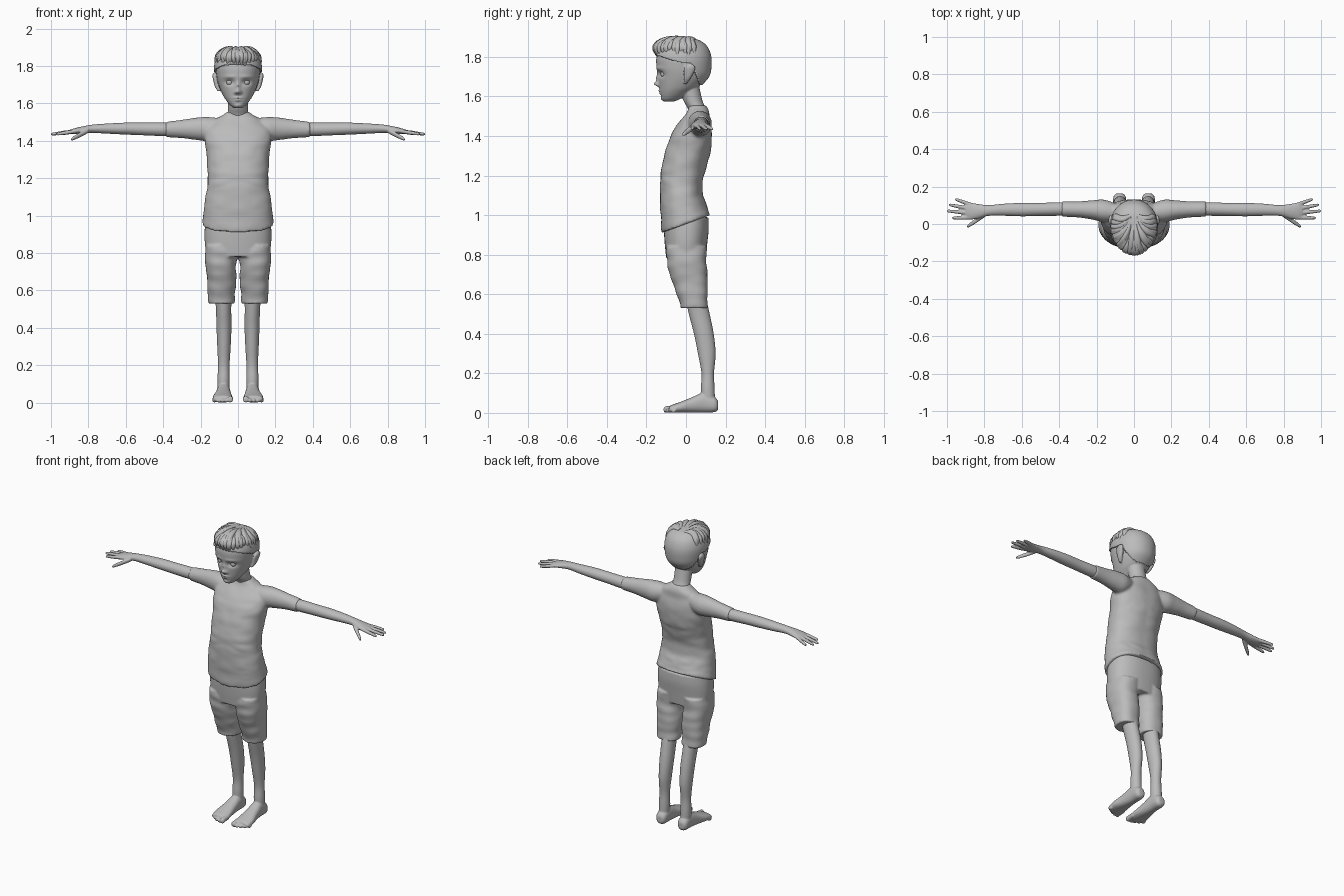
import bpy, bmesh, math, random
from mathutils import Vector, noise

random.seed(4)
cube = bpy.data.objects.get("Cube")
if cube:
    bpy.data.objects.remove(cube, do_unlink=True)

grey = bpy.data.materials.new("plain grey")
grey.use_nodes = True
COLOUR = (0.5, 0.5, 0.5, 1)
grey.diffuse_color = COLOUR
grey.node_tree.nodes["Principled BSDF"].inputs["Base Color"].default_value = COLOUR


def spline(a, b, c, d, t):
    return 0.5 * (2 * b + (c - a) * t + (2 * a - 5 * b + 4 * c - d) * t * t
                  + (3 * b - a - 3 * c + d) * t ** 3)


def loft(bm, axis, sections, segs=32, steps=6, power=2.0, fold=0.0):
    """Sections are (position on axis, centre a, centre b, radius a, radius b)."""
    rows, n = [], len(sections)
    for i in range(n - 1):
        four = [sections[max(0, min(n - 1, k))] for k in range(i - 1, i + 3)]
        for s in range(steps):
            rows.append([spline(*v, s / steps) for v in zip(*four)])
    rows.append(sections[-1])
    rings = []
    for p, ca, cb, ra, rb in rows:
        ring = []
        for k in range(segs):
            t = math.tau * k / segs
            c, s = math.cos(t), math.sin(t)
            a = ca + ra * math.copysign(abs(c) ** (2 / power), c)
            b = cb + rb * math.copysign(abs(s) ** (2 / power), s)
            co = Vector({"x": (p, a, b), "y": (a, p, b), "z": (a, b, p)}[axis])
            if fold:
                f = fold * noise.noise((co.x * 9, co.y * 9, co.z * 20))
                co += Vector((c, s, 0)) * f
            ring.append(bm.verts.new(co))
        rings.append(ring)
    for r, q in zip(rings, rings[1:]):
        for k in range(segs):
            j = (k + 1) % segs
            bm.faces.new((r[k], r[j], q[j], q[k]))
    bm.faces.new(rings[0])
    bm.faces.new(rings[-1])


def finish(name, bm, voxel=0.0, mirror=False, smooth=2):
    bmesh.ops.recalc_face_normals(bm, faces=bm.faces[:])
    for f in bm.faces:
        f.smooth = True
    mesh = bpy.data.meshes.new(name)
    bm.to_mesh(mesh)
    bm.free()
    mesh.materials.append(grey)
    ob = bpy.data.objects.new(name, mesh)
    bpy.context.collection.objects.link(ob)
    if mirror:
        ob.modifiers.new("both sides", "MIRROR").use_mirror_merge = False
    if voxel:
        m = ob.modifiers.new("blend", "REMESH")
        m.mode, m.voxel_size, m.use_smooth_shade = "VOXEL", voxel, True
        m = ob.modifiers.new("relax", "SMOOTH")
        m.factor, m.iterations = 0.5, smooth
    return ob


# Shirt: torso and sleeves blended, with the hem dipping at the front
bm = bmesh.new()
loft(bm, "z", [(.955, 0, 0, .19, .122), (1.04, 0, -.014, .182, .115),
               (1.12, 0, -.023, .17, .107), (1.2, 0, -.019, .16, .109),
               (1.3, 0, .005, .164, .115), (1.4, 0, .027, .178, .103),
               (1.46, 0, .042, .168, .083), (1.51, 0, .058, .125, .058),
               (1.54, 0, .06, .078, .048), (1.555, 0, .058, .06, .042)],
     segs=48, power=2.25, fold=.007)
for v in bm.verts:
    if v.co.z < 1.12:
        v.co.z += .37 * v.co.y * (1.12 - v.co.z) / .165
loft(bm, "x", [(.09, .062, 1.47, .045, .05), (.16, .07, 1.463, .06, .064),
               (.22, .075, 1.464, .052, .06), (.3, .078, 1.463, .043, .049),
               (.385, .08, 1.46, .041, .041)])
finish("shirt", bm, .008, True, 4)

# Shorts: hips and two loose legs
bm = bmesh.new()
loft(bm, "z", [(.78, 0, 0, .168, .1), (.86, 0, 0, .178, .108),
               (.93, 0, .002, .178, .113), (.99, 0, .005, .172, .108)],
     segs=48, power=2.3)
loft(bm, "z", [(.53, .087, .04, .068, .07), (.56, .088, .038, .07, .073),
               (.65, .09, .022, .078, .088), (.75, .091, .004, .084, .1),
               (.84, .09, .002, .086, .102)], power=2.3, fold=.008)
finish("shorts", bm, .007, True, 3)

# Legs with feet and toes
bm = bmesh.new()
loft(bm, "z", [(.04, .077, .112, .03, .035), (.12, .077, .11, .033, .035),
               (.2, .076, .11, .031, .032), (.3, .075, .105, .036, .045),
               (.4, .075, .09, .04, .05), (.5, .077, .067, .041, .053),
               (.6, .08, .045, .046, .052)])
loft(bm, "y", [(.163, .077, .038, .018, .02), (.145, .077, .042, .033, .038),
               (.09, .077, .052, .036, .05), (.03, .079, .04, .042, .039),
               (-.03, .082, .028, .052, .027), (-.075, .08, .02, .052, .019),
               (-.085, .08, .018, .045, .014)], power=2.3)
for i in range(5):
    x, tip, r = .042 + i * .021, -.113 + i * i * .0025, .016 if i == 0 else .0105
    loft(bm, "y", [(-.05, x, .022, r, r), (tip + .02, x, r + .003, r, r),
                   (tip + .006, x, r, r, r), (tip, x, r, r * .5, r * .5)], 16, 4)
for v in bm.verts:
    v.co.z = max(v.co.z, 0)
finish("legs_and_feet", bm, .005, True)

# Arms with hands, fingers and thumbs
bm = bmesh.new()
loft(bm, "x", [(.3, .08, 1.46, .034, .034), (.4, .08, 1.461, .036, .036),
               (.5, .078, 1.463, .035, .034), (.6, .077, 1.465, .036, .032),
               (.7, .076, 1.465, .032, .027), (.78, .072, 1.464, .029, .022),
               (.84, .068, 1.456, .04, .019), (.88, .069, 1.45, .046, .015),
               (.9, .07, 1.447, .036, .011)])


def finger(root, tip, r):
    a, b = Vector(root), Vector(tip)
    rows = []
    for t, k in ((0, 1), (.5, 1), (.92, .75), (1, .4)):
        p = a.lerp(b, t)
        rows.append((p.x, p.y, p.z, r * k, r * k))
    loft(bm, "x", rows, 16, 5)


for y, tip_x, tip_y in ((.103, .957, .133), (.081, .99, .103),
                        (.058, 1.0, .07), (.035, .972, .032)):
    finger((.87, y, 1.451), (tip_x, tip_y, 1.435), .0105)
finger((.8, .048, 1.455), (.892, -.014, 1.407), .0135)
finish("arms_and_hands", bm, .0045, True)

# Head: skull shape, then sculpted features, ears and neck
SKULL = [(1.575, 0, -.085, .022, .028), (1.59, 0, -.074, .042, .05),
         (1.62, 0, -.055, .066, .076), (1.65, 0, -.035, .084, .1),
         (1.7, 0, -.016, .104, .125), (1.75, 0, -.014, .115, .135),
         (1.8, 0, -.015, .117, .134), (1.85, 0, -.015, .1, .112),
         (1.88, 0, -.015, .065, .07), (1.89, 0, -.015, .02, .02)]
bm = bmesh.new()
loft(bm, "z", SKULL, 96, 12, 2.15)
# Features: x, z, width, height, push along y
FEATURES = [(0, 1.663, .014, .012, -.024), (0, 1.69, .011, .024, -.012),
            (.013, 1.657, .008, .007, -.008), (.045, 1.713, .025, .015, .017),
            (.045, 1.742, .035, .009, -.004), (0, 1.629, .023, .005, -.007),
            (0, 1.617, .018, .005, -.006), (0, 1.623, .026, .003, .003),
            (0, 1.603, .02, .006, .003), (0, 1.587, .02, .01, -.004)]
for v in bm.verts:
    if v.co.y < -.05:
        x, z = abs(v.co.x), v.co.z
        v.co.y += sum(d * math.exp(-((x - fx) / w) ** 2 - ((z - fz) / h) ** 2)
                      for fx, fz, w, h, d in FEATURES)
loft(bm, "z", [(1.47, 0, .06, .06, .045), (1.53, 0, .057, .057, .045),
               (1.58, 0, .035, .053, .048), (1.66, 0, .015, .055, .05)])
for side in (1, -1):
    loft(bm, "z", [(1.665, side * .1, -.004, .008, .008),
                   (1.69, side * .112, .006, .012, .017),
                   (1.73, side * .122, .016, .012, .028),
                   (1.752, side * .125, .02, .011, .025),
                   (1.765, side * .121, .02, .006, .01)], 20, 4)
finish("head_and_neck", bm, .0042, False, 1)

# Eyes
for side, label in ((1, "left"), (-1, "right")):
    bm = bmesh.new()
    bmesh.ops.create_uvsphere(bm, u_segments=24, v_segments=16, radius=.018)
    bmesh.ops.translate(bm, verts=bm.verts[:], vec=(side * .045, -.11, 1.713))
    finish(label + "_eye", bm)

# Hair cap: a fuller skull shell trimmed along the hairline
bm = bmesh.new()
loft(bm, "z", [(z + .006 * (z > 1.78), x, y, a + .01, b + .008)
               for z, x, y, a, b in SKULL], 96, 12, 2.1)


def hairline(y):
    if y < -.02:
        return 1.765 - (y + .02) * .32
    return max(1.655, 1.765 - max(0, y - .02) * 2.2)


bmesh.ops.delete(bm, geom=[v for v in bm.verts if v.co.z < hairline(v.co.y)],
                 context="VERTS")
cap = finish("hair_cap", bm)
cap.modifiers.new("thickness", "SOLIDIFY").thickness = .012

# Hair locks sweeping from the crown to the fringe and sides
curve = bpy.data.curves.new("hair_locks", "CURVE")
curve.dimensions, curve.bevel_depth, curve.bevel_resolution = "3D", .017, 2
curve.resolution_u, curve.use_fill_caps = 6, True
curve.materials.append(grey)
for i in range(44):
    turn = math.radians(-115 + 230 * i / 43 + random.uniform(-4, 4))
    front = max(0, math.cos(turn))
    low = 1.812 + random.uniform(-.012, .015)
    dx, dy = math.sin(turn), -math.cos(turn)
    path = [(dx * .02, .035 + dy * .02, 1.885, .6),
            (dx * .07, -.01 + dy * .085, 1.881 + random.uniform(-.006, .006), 1),
            (dx * .108, -.015 + dy * (.118 + .02 * front), 1.85, 1),
            (dx * .117 + random.uniform(-.008, .008), -.015 + dy * .132, low, .3)]
    s = curve.splines.new("BEZIER")
    s.bezier_points.add(len(path) - 1)
    for p, (x, y, z, r) in zip(s.bezier_points, path):
        p.co, p.radius = (x, y, z), r
        p.handle_left_type = p.handle_right_type = "AUTO"
    s.use_smooth = True
locks = bpy.data.objects.new("hair_locks", curve)
bpy.context.collection.objects.link(locks)
